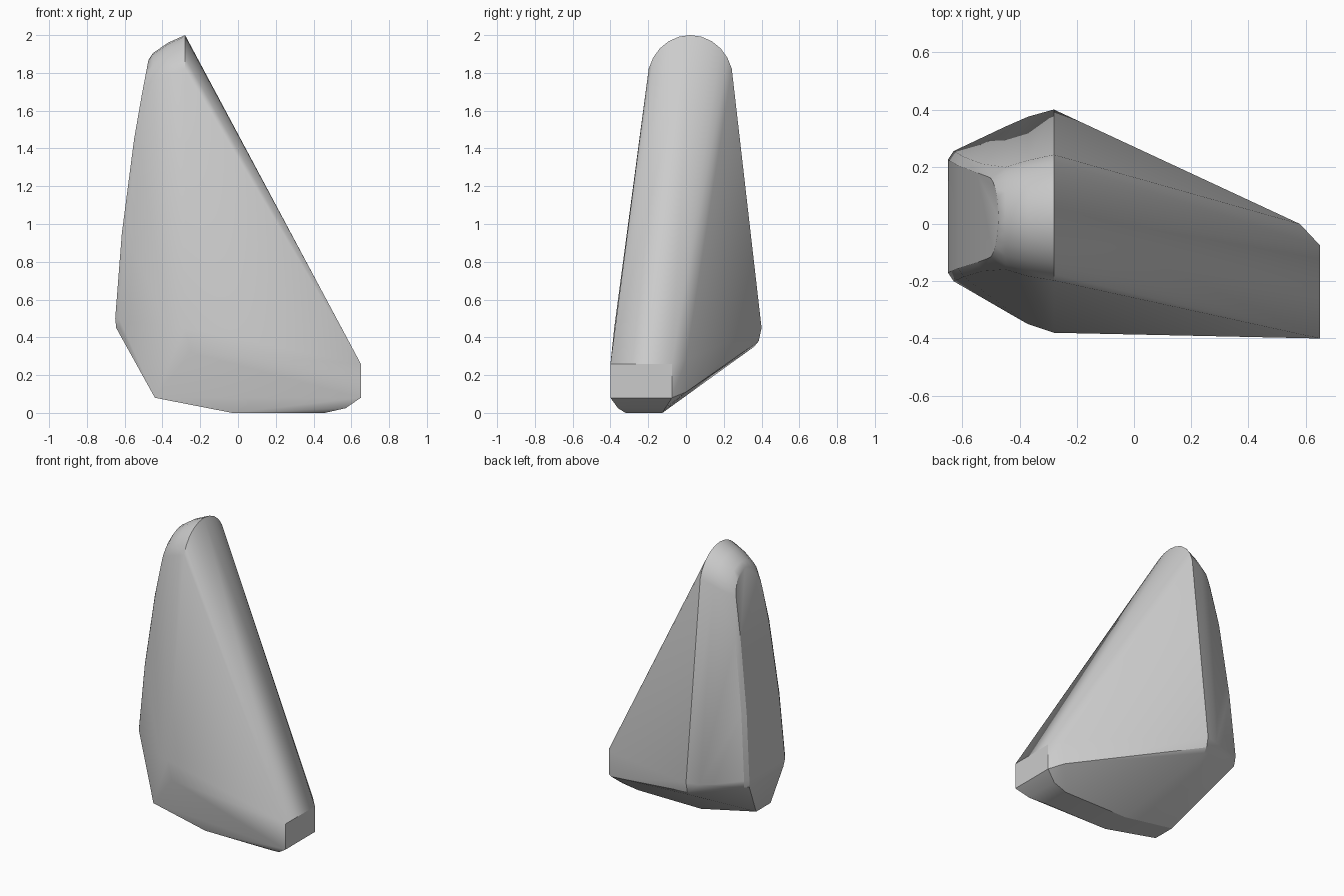
import bpy, bmesh, math

cube = bpy.data.objects.get("Cube")
if cube:
    bpy.data.objects.remove(cube)

grey = bpy.data.materials.new("stone grey")
grey.use_nodes = True
colour = (0.6, 0.6, 0.6, 1)
grey.diffuse_color = colour
grey.node_tree.nodes["Principled BSDF"].inputs["Base Color"].default_value = colour


def arch(front, back, shoulder, top, steps=12):
    """Half ellipse in y and z."""
    mid, half = (front + back) / 2, (back - front) / 2
    for i in range(steps + 1):
        a = math.pi * i / steps
        yield mid + half * math.cos(a), shoulder + (top - shoulder) * math.sin(a)


points = []

# Upright ribs: x, foot front, foot back, foot height, shoulder front, shoulder back, shoulder z, top z
ribs = [
    (-0.28, -0.38, 0.40, 0.45, -0.205, 0.25, 1.76, 2.0),
    (-0.37, -0.35, 0.375, 0.45, -0.19, 0.23, 1.73, 1.96),
    (-0.45, -0.305, 0.34, 0.46, -0.165, 0.205, 1.70, 1.905),
]
for x, f, b, z, sf, sb, sz, top in ribs:
    points += [(x, f, z), (x, b, z)]
    points += [(x, y, h) for y, h in arch(sf, sb, sz, top)]
points += [(-0.28, 0.385, 0.38), (-0.28, 0.36, 0.35), (-0.25, -0.38, 0.32)]

# Narrow end: a bowed face with softened corners
for x, z, f, b in [(-0.645, 0.45, -0.16, 0.22), (-0.65, 0.5, -0.17, 0.225),
                   (-0.615, 0.95, -0.155, 0.205), (-0.55, 1.45, -0.135, 0.18)]:
    points += [(x, f, z), (x, b, z), (x + 0.02, f - 0.03, z), (x + 0.02, b + 0.03, z)]
points += [(-0.51 + 0.19 * (h - 1.68), y, h) for y, h in arch(-0.12, 0.165, 1.68, 1.87)]

# Toe block and underside
for z in (0.08, 0.26):
    points += [(0.65, -0.4, z), (0.65, -0.075, z)]
points += [(0.58, 0.0, z) for z in (0.11, 0.28)]
points += [(-0.44, y, 0.08) for y in (-0.31, -0.15)]
points += [(x, y, 0.0) for x in (-0.03, 0.46) for y in (-0.32, -0.125)]
points += [(0.57, -0.36, 0.025), (0.57, -0.11, 0.025)]

# Wrap the sections in one tight skin
bm = bmesh.new()
for p in points:
    bm.verts.new(p)
bmesh.ops.remove_doubles(bm, verts=bm.verts[:], dist=0.002)
bmesh.ops.convex_hull(bm, input=bm.verts[:])
loose = [v for v in bm.verts if not v.link_faces]
bmesh.ops.delete(bm, geom=loose, context="VERTS")
bmesh.ops.dissolve_limit(bm, angle_limit=math.radians(1),
                         verts=bm.verts[:], edges=bm.edges[:])
bmesh.ops.recalc_face_normals(bm, faces=bm.faces[:])

mesh = bpy.data.meshes.new("wedge_rock")
bm.to_mesh(mesh)
bm.free()
mesh.materials.append(grey)
rock = bpy.data.objects.new("wedge_rock", mesh)
bpy.context.collection.objects.link(rock)

bpy.ops.object.select_all(action="DESELECT")
rock.select_set(True)
bpy.context.view_layer.objects.active = rock
bpy.ops.object.shade_smooth_by_angle(angle=math.radians(28))
